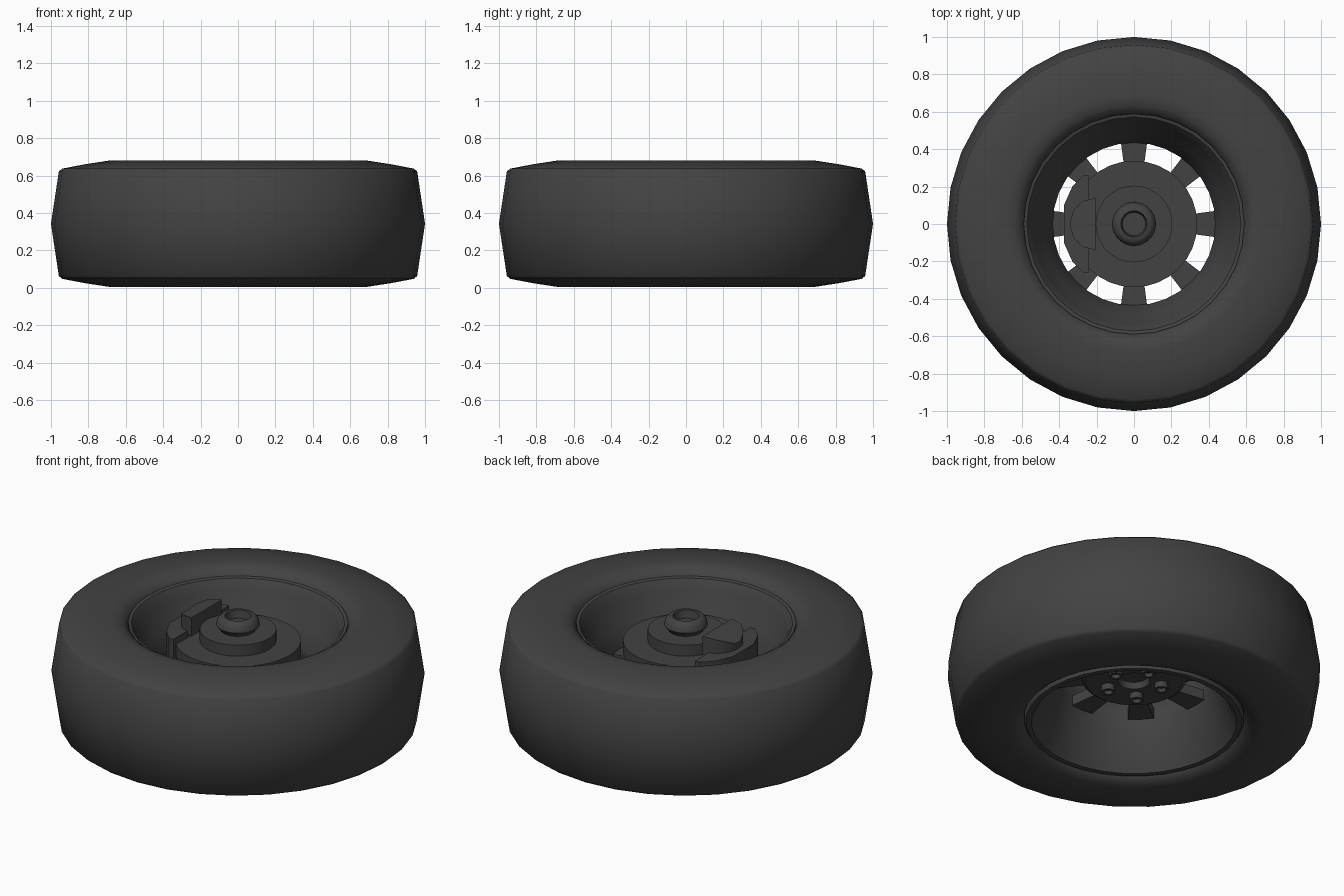
import bpy, bmesh, math

if "Cube" in bpy.data.objects:
    bpy.data.objects.remove(bpy.data.objects["Cube"])

rubber = bpy.data.materials.new("charcoal")
rubber.diffuse_color = (0.055, 0.055, 0.055, 1)
rubber.use_nodes = True
rubber.node_tree.nodes["Principled BSDF"].inputs["Base Color"].default_value = rubber.diffuse_color
SEG = 32


def finish(name, bm, angle=35):
    bmesh.ops.remove_doubles(bm, verts=bm.verts, dist=1e-5)
    bmesh.ops.recalc_face_normals(bm, faces=bm.faces)
    me = bpy.data.meshes.new(name)
    bm.to_mesh(me)
    bm.free()
    me.materials.append(rubber)
    ob = bpy.data.objects.new(name, me)
    bpy.context.collection.objects.link(ob)
    bpy.ops.object.select_all(action='DESELECT')
    ob.select_set(True)
    bpy.context.view_layer.objects.active = ob
    bpy.ops.object.shade_smooth_by_angle(angle=math.radians(angle))
    return ob


def lathe(name, profile, seg=SEG, centre=(0, 0), closed=True, angle=35):
    """Spin an (r, z) profile about a vertical axis."""
    bm = bmesh.new()
    rings = []
    for i in range(seg):
        a = 2 * math.pi * i / seg
        rings.append([bm.verts.new((centre[0] + r * math.cos(a), centre[1] + r * math.sin(a), z))
                      for r, z in profile])
    n = len(profile)
    for i in range(seg):
        p, q = rings[i], rings[(i + 1) % seg]
        for j in range(n if closed else n - 1):
            k = (j + 1) % n
            if profile[j][0] < 1e-6 and profile[k][0] < 1e-6:
                continue
            bm.faces.new((p[j], q[j], q[k], p[k]))
    bmesh.ops.dissolve_degenerate(bm, edges=bm.edges, dist=1e-6)
    return finish(name, bm, angle)


def prism(name, top, z0, z1):
    """Vertical prism from an outline; z1 may be a function of (x, y)."""
    bm = bmesh.new()
    f = z1 if callable(z1) else (lambda x, y: z1)
    lo = [bm.verts.new((x, y, z0)) for x, y in top]
    hi = [bm.verts.new((x, y, f(x, y))) for x, y in top]
    bm.faces.new(lo)
    bm.faces.new(hi)
    n = len(top)
    for i in range(n):
        j = (i + 1) % n
        bm.faces.new((lo[i], lo[j], hi[j], hi[i]))
    return finish(name, bm)


# Tyre, symmetrical about mid height
half = [(0.58, 0.60), (0.60, 0.645), (0.635, 0.67), (0.69, 0.68), (0.82, 0.66),
        (0.94, 0.637), (0.958, 0.622)]
mid = 0.3425
tyre = half + [(1.0, mid)] + [(r, 2 * mid - z) for r, z in reversed(half)]
lathe("tyre", tyre, angle=60)

# Rim: back dish, front dish and lips as one thick barrel
lathe("rim", [(0.59, 0.635), (0.572, 0.63), (0.555, 0.605), (0.54, 0.57), (0.49, 0.46), (0.435, 0.36),
              (0.435, 0.31), (0.47, 0.22), (0.525, 0.07), (0.54, 0.05), (0.55, 0.03),
              (0.58, 0.03), (0.59, 0.05)], angle=40)

# Eight spokes
for i in range(8):
    a = i * math.pi / 4
    c, s = math.cos(a), math.sin(a)
    outline = [(0.25, -0.045), (0.45, -0.072), (0.45, 0.072), (0.25, 0.045)]
    prism("spoke", [(x * c - y * s, x * s + y * c) for x, y in outline], 0.30, 0.36)

# Wheel hub face with centre recess
lathe("wheel_hub", [(0, 0.37), (0.28, 0.37), (0.28, 0.30), (0.26, 0.285), (0.085, 0.285),
                    (0.075, 0.32), (0, 0.32)], closed=False)

# Five lug nuts
for i in range(5):
    a = math.radians(225 + 72 * i)
    lathe("lug_nut", [(0, 0.29), (0.038, 0.29), (0.038, 0.25), (0.025, 0.25), (0.02, 0.27), (0, 0.27)],
          12, (0.15 * math.cos(a), 0.15 * math.sin(a)), closed=False)

# Brake disc, bearing hub and hollow axle cap
lathe("brake_disc", [(0, 0.46), (0.338, 0.46), (0.338, 0.53), (0, 0.53)], closed=False)
lathe("bearing_hub", [(0, 0.36), (0.205, 0.36), (0.205, 0.595), (0, 0.595)], closed=False)
lathe("axle_cap", [(0.09, 0.59), (0.117, 0.625), (0.11, 0.655), (0.09, 0.675), (0.07, 0.675),
                   (0.062, 0.63), (0, 0.63)], closed=False, angle=50)

# Brake caliper: body around the disc edge, with a raised bridge on top
right = [(-0.24, 0.26), (-0.27, 0.26), (-0.33, 0.20), (-0.375, 0.10)]
mirror = lambda pts: pts + [(x, -y) for x, y in reversed(pts)]
prism("caliper_body", mirror(right), 0.42, 0.57)
bridge = [(-0.205, 0.14), (-0.28, 0.12), (-0.325, 0.07), (-0.34, 0.02)]
prism("caliper_bridge", mirror(bridge), 0.55, lambda x, y: 0.60 + 0.06 * min(1, abs(y) / 0.14))
